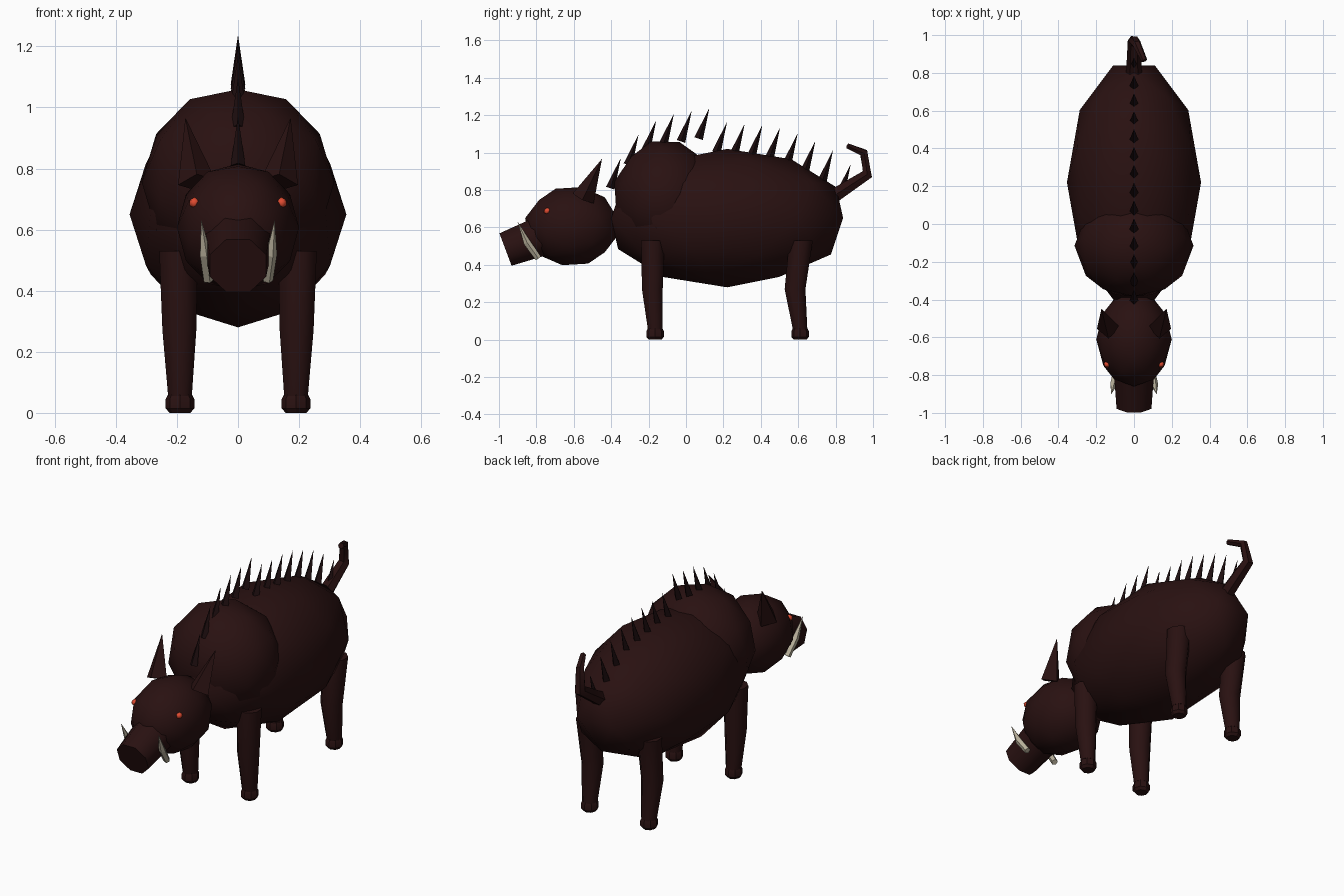
import bpy, math
from mathutils import Vector

if "Cube" in bpy.data.objects:
    bpy.data.objects.remove(bpy.data.objects["Cube"])


def material(name, rgb):
    m = bpy.data.materials.new(name)
    m.diffuse_color = (*rgb, 1)
    m.use_nodes = True
    m.node_tree.nodes["Principled BSDF"].inputs["Base Color"].default_value = m.diffuse_color
    return m


HIDE = material("dark hide", (0.022, 0.0055, 0.0055))
BRISTLE = material("black bristle", (0.012, 0.004, 0.0045))
IVORY = material("ivory", (0.50, 0.45, 0.34))
RED = material("ember red", (0.75, 0.07, 0.03))


def finish(name, mat, smooth):
    o = bpy.context.object
    o.name = name
    o.data.materials.append(mat)
    bpy.ops.object.transform_apply(location=False, rotation=True, scale=True)
    if smooth:
        bpy.ops.object.shade_smooth_by_angle(angle=math.radians(smooth))
    return o


def ball(name, loc, radii, mat=HIDE, sub=2, tilt=0, smooth=50):
    """Coarse ellipsoid, optionally tipped about x."""
    bpy.ops.mesh.primitive_ico_sphere_add(subdivisions=sub, radius=1)
    o = bpy.context.object
    o.rotation_euler = (0, 0, math.pi / 2)
    bpy.ops.object.transform_apply(location=False, rotation=True, scale=False)
    o.rotation_euler = (math.radians(tilt), 0, 0)
    bpy.ops.object.transform_apply(location=False, rotation=True, scale=False)
    o.scale = radii
    o.location = loc
    return finish(name, mat, smooth)


def tube(name, path, radii, mat=HIDE, sides=8, turn=0.0, level=False, smooth=50):
    """Tapered tube through a path; zero radius makes a point."""
    pts = [Vector(p) for p in path]
    verts, faces = [], []
    for i, (p, r) in enumerate(zip(pts, radii)):
        t = (pts[min(i + 1, len(pts) - 1)] - pts[max(i - 1, 0)]).normalized()
        if level:
            t = Vector((0, 0, 1 if pts[-1].z > pts[0].z else -1))
        u = (Vector((1, 0, 0)) - t * t.x).normalized()
        v = t.cross(u)
        for k in range(sides):
            a = 2 * math.pi * k / sides + turn
            verts.append(p + (u * math.cos(a) + v * math.sin(a)) * max(r, 0.0005))
    for i in range(len(pts) - 1):
        for k in range(sides):
            j = (k + 1) % sides
            faces.append((i * sides + k, i * sides + j,
                          (i + 1) * sides + j, (i + 1) * sides + k))
    faces.append(tuple(reversed(range(sides))))
    faces.append(tuple(range(len(verts) - sides, len(verts))))
    me = bpy.data.meshes.new(name)
    me.from_pydata(verts, [], faces)
    o = bpy.data.objects.new(name, me)
    bpy.context.collection.objects.link(o)
    bpy.ops.object.select_all(action='DESELECT')
    o.select_set(True)
    bpy.context.view_layer.objects.active = o
    return finish(name, mat, smooth)


# Torso, shoulder hump and head
ball("body", (0, 0.22, 0.65), (0.355, 0.652, 0.37))
ball("shoulders", (0, -0.115, 0.755), (0.315, 0.28, 0.315), tilt=15)
ball("head", (0, -0.61, 0.607), (0.20, 0.255, 0.213), tilt=20)

# Snout, tipped downwards
tube("snout", [(0, -0.77, 0.555), (0, -0.965, 0.482)], [0.115, 0.1],
     turn=math.pi / 8, smooth=50)

for side, s in (("right", 1), ("left", -1)):
    # Eyes, ears and tusks
    ball(f"{side}_eye", (s * 0.143, -0.742, 0.688), (0.018, 0.02, 0.019), RED, sub=1)
    tube(f"{side}_ear", [(s * 0.135, -0.55, 0.755), (s * 0.172, -0.45, 0.965)],
         [0.062, 0], sides=4, smooth=0)
    tube(f"{side}_tusk", [(s * 0.097, -0.79, 0.435), (s * 0.108, -0.85, 0.52),
                          (s * 0.120, -0.90, 0.63)],
         [0.018, 0.020, 0], IVORY, sides=5, smooth=0)
    # Legs with bent knees and hooves
    for end, y, bend in (("front", -0.165, -0.015), ("hind", 0.61, -0.027)):
        top = 0.012 if end == "front" else -0.005
        tube(f"{side}_{end}_leg",
             [(s * 0.19, y, 0.055), (s * 0.192, y + bend, 0.27),
              (s * 0.195, y - top, 0.53)],
             [0.042, 0.06, 0.068], level=True, turn=math.pi / 8)
        tube(f"{side}_{end}_hoof",
             [(s * 0.19, y, 0), (s * 0.19, y, 0.015), (s * 0.19, y, 0.045),
              (s * 0.19, y, 0.062)],
             [0.034, 0.047, 0.047, 0.038], level=True, smooth=30)

# Curled tail
tube("tail", [(0, 0.80, 0.775), (0, 0.97, 0.885), (0.015, 0.95, 1.0),
              (0.055, 0.865, 1.035)], [0.042, 0.033, 0.024, 0.016], sides=6)

# Ridge of bristles: base heights along the back
heights = [0.81, 0.935, 1.01, 1.045, 1.06, 1.075, 1.0,
           0.99, 0.985, 0.97, 0.94, 0.90, 0.85, 0.775]
for i, z in enumerate(heights):
    y = -0.405 + 0.0945 * i
    tube(f"bristle_{i + 1}", [(0, y, z), (0, y + 0.056, z + 0.16)],
         [0.024, 0], BRISTLE, sides=4, smooth=0)
